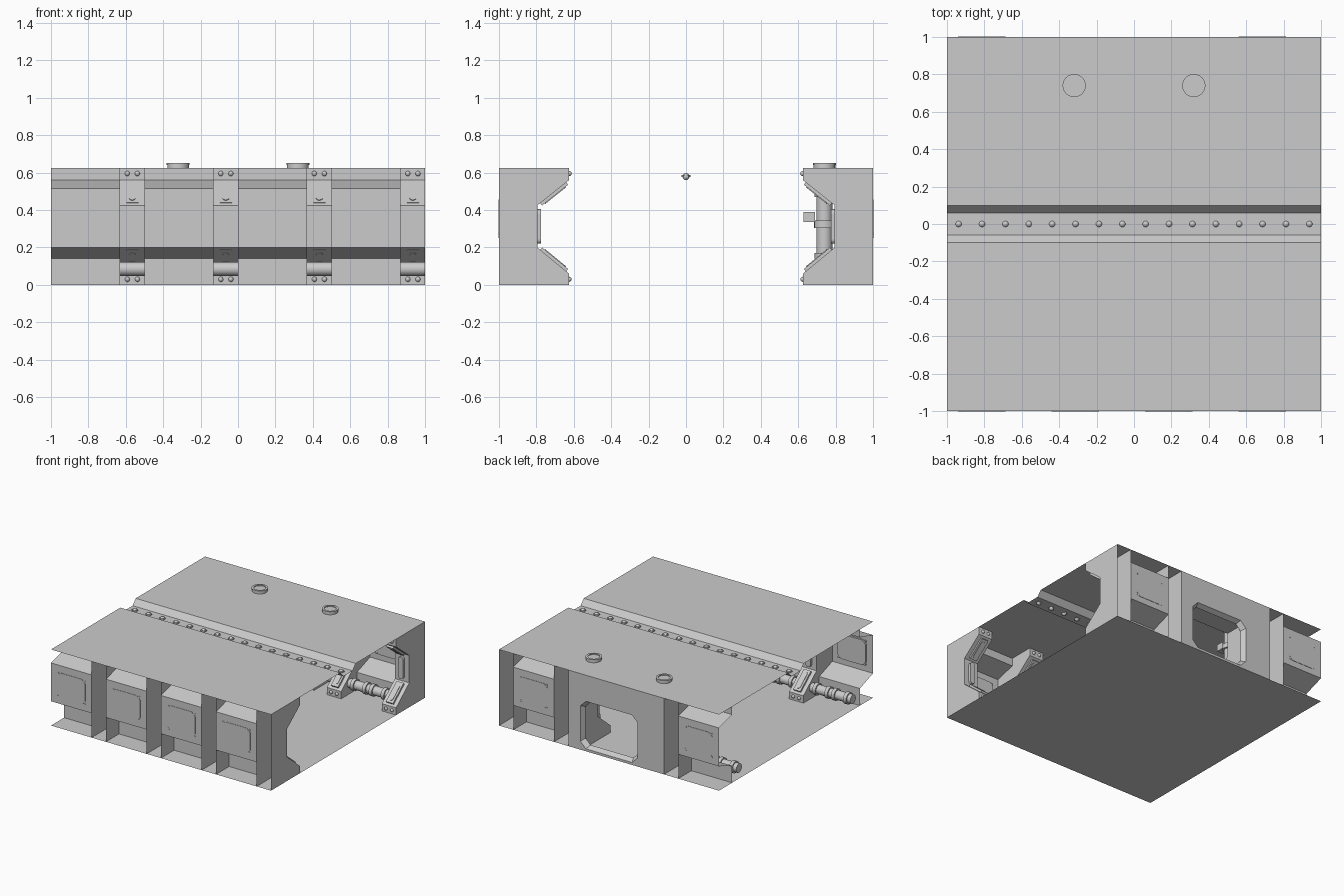
import bpy, bmesh, math
from mathutils import Vector, Matrix

if "Cube" in bpy.data.objects:
    bpy.data.objects.remove(bpy.data.objects["Cube"])

steel = bpy.data.materials.new("plain_grey_metal")
steel.use_nodes = True
GREY = (0.6, 0.6, 0.6, 1)
steel.diffuse_color = GREY
steel.node_tree.nodes["Principled BSDF"].inputs["Base Color"].default_value = GREY

H = 0.625                                     # ceiling height
RIBS = [-0.565, -0.065, 0.435, 0.935]         # rib centres along x
RIB_W = 0.13
BAYS = [-0.815, -0.315, 0.185, 0.685]         # alcove centres along x
BAY_W = 0.37
# corridor edge of a rib as (distance from centre, height)
RIB_EDGE = [(0.625, 0), (0.625, 0.06), (0.795, 0.2), (0.795, 0.425), (0.625, 0.56), (0.625, H)]


def finish(name, bm, smooth=False):
    me = bpy.data.meshes.new(name)
    bm.to_mesh(me)
    bm.free()
    ob = bpy.data.objects.new(name, me)
    bpy.context.collection.objects.link(ob)
    me.materials.append(steel)
    if smooth:
        bpy.ops.object.select_all(action='DESELECT')
        ob.select_set(True)
        bpy.context.view_layer.objects.active = ob
        bpy.ops.object.shade_smooth_by_angle(angle=math.radians(35))
    return ob


def strip(bm, profile, x0, x1):
    """Sheet swept along x from an open (y, z) profile."""
    rows = [[bm.verts.new((x, y, z)) for y, z in profile] for x in (x0, x1)]
    for i in range(len(profile) - 1):
        bm.faces.new((rows[0][i], rows[1][i], rows[1][i + 1], rows[0][i + 1]))


def plate(bm, x, outline):
    """Flat sheet facing along x."""
    bm.faces.new([bm.verts.new((x, y, z)) for y, z in outline])


def prism(bm, pts, push):
    """Solid from a 3D outline pushed along a vector."""
    face = bm.faces.new([bm.verts.new(p) for p in pts])
    out = bmesh.ops.extrude_face_region(bm, geom=[face])["geom"]
    bmesh.ops.translate(bm, vec=push, verts=[v for v in out if isinstance(v, bmesh.types.BMVert)])


def rod(bm, a, b, r, sides=16):
    """Capped cylinder between two points."""
    a, b = Vector(a), Vector(b)
    rot = (b - a).to_track_quat('Z', 'Y').to_matrix().to_4x4()
    bmesh.ops.create_cone(bm, cap_ends=True, segments=sides, radius1=r, radius2=r,
                          depth=(b - a).length, matrix=Matrix.Translation((a + b) / 2) @ rot)


def dome(bm, pos, r):
    bmesh.ops.create_uvsphere(bm, u_segments=10, v_segments=6, radius=r,
                              matrix=Matrix.Translation(pos))


def octagon(cx, cz, hw, hh, c):
    quarter = [(hw, hh - c), (hw - c, hh)]
    pts = quarter + [(-x, z) for x, z in reversed(quarter)]
    pts += [(-x, -z) for x, z in pts]
    return [(cx + x, cz + z) for x, z in pts]


def stadium(length, width, n=6):
    r, h = width / 2, length / 2 - width / 2
    return [(r * math.cos(math.pi * i / n + s * math.pi), (1 - 2 * s) * h + r * math.sin(math.pi * i / n + s * math.pi))
            for s in (0, 1) for i in range(n + 1)]


# Floor and ceiling sheets, ceiling with a shallow channel
bm = bmesh.new()
strip(bm, [(-1, 0), (1, 0)], -1, 1)
finish("floor", bm)
bm = bmesh.new()
strip(bm, [(-1, H), (-0.1, H), (-0.06, 0.58), (0.06, 0.58), (0.1, H), (1, H)], -1, 1)
finish("ceiling", bm)

# Row of bolts along the channel
bm = bmesh.new()
for i in range(16):
    x = -0.9375 + i * 0.125
    rod(bm, (x, 0, 0.578), (x, 0, 0.588), 0.025, 6)
    dome(bm, (x, 0, 0.579), 0.019)
finish("channel_bolts", bm, True)

for side, label in ((-1, "front"), (1, "back")):
    ribs = RIBS if side < 0 else [RIBS[0], RIBS[2], RIBS[3]]
    bays = BAYS if side < 0 else [BAYS[0], BAYS[3]]
    edge = [(side * y, z) for y, z in RIB_EDGE]

    # Hollow ribs, open to the outside
    bm = bmesh.new()
    for cx in ribs:
        for x in (cx - RIB_W / 2, cx + RIB_W / 2):
            plate(bm, x, [(side, 0)] + edge + [(side, H)])
        strip(bm, edge, cx - RIB_W / 2, cx + RIB_W / 2)
    finish(label + "_ribs", bm)

    # Raised slot plates and bolts on the ribs
    slots, bolts = bmesh.new(), bmesh.new()
    for cx in ribs:
        for i in (1, 2, 3):
            a, b = Vector((0, *edge[i])), Vector((0, *edge[i + 1]))
            up = (b - a).normalized()
            inward = Vector((side, 0, 0)).cross(up)
            inward *= -1 if inward.y * side > 0 else 1
            mid = (a + b) / 2 + Vector((cx, 0, 0))
            ln = (b - a).length * 0.82
            outer = [(sx * 0.032, sz * ln / 2) for sx, sz in ((-1, -1), (1, -1), (1, 1), (-1, 1))]
            layers = [(stadium(ln, 0.046), 0.02)]
            if i != 2:
                layers = [(outer, 0.016), (stadium(ln * 0.8, 0.035), 0.02)]
            for shape, h in layers:
                prism(slots, [mid + Vector((u, 0, 0)) + up * v - inward * (h - 0.012) for u, v in shape],
                      inward * (2 * h - 0.012))
        for dx in (-0.027, 0.027):
            for z in (0.03, H - 0.03):
                dome(bolts, (cx + dx, side * 0.625, z), 0.014)
    finish(label + "_rib_slots", slots)
    finish(label + "_rib_bolts", bolts, True)

    # Alcoves between the ribs, with eight-sided access covers
    walls, covers, studs = bmesh.new(), bmesh.new(), bmesh.new()
    profile = [(side * y, z) for y, z in
               ((0.83, 0), (0.83, 0.14), (1, 0.2), (1, 0.515), (0.83, 0.56), (0.83, H))]
    for cx in bays:
        strip(walls, profile, cx - BAY_W / 2, cx + BAY_W / 2)
        ring = octagon(cx, 0.353, 0.127, 0.103, 0.03)
        prism(covers, [(x, side * 0.985, z) for x, z in ring], (0, side * 0.018, 0))
        for sx in (-1, 1):
            for sz in (-1, 1):
                x, z = cx + sx * 0.118, 0.353 + sz * 0.094
                rod(studs, (x, side * 0.985, z), (x, side * 1.003, z), 0.009, 8)
    finish(label + "_alcove_walls", walls)
    finish(label + "_alcove_covers", covers)
    finish(label + "_cover_studs", studs, True)

    # Long pipes with collars low on the wall
    bm = bmesh.new()
    runs = [(-1, 1)] if side < 0 else [(-1, -0.32), (0.32, 1)]
    for x0, x1 in runs:
        rod(bm, (x0, side * 0.74, 0.085), (x1, side * 0.74, 0.085), 0.037)
    for cx in bays:
        for dx in (-0.14, -0.03, 0.03, 0.14):
            x = cx + dx
            rod(bm, (x - 0.014, side * 0.74, 0.085), (x + 0.014, side * 0.74, 0.085), 0.048)
    finish(label + "_pipes", bm, True)

# Doorway wall with an eight-sided opening and bevelled rim
bm = bmesh.new()
hole = octagon(0, 0.215, 0.26, 0.195, 0.05)
loops = [[(-0.5, 0), (0.37, 0), (0.37, H), (-0.5, H)], hole]
edges = []
for loop in loops:
    vs = [bm.verts.new((x, 1, z)) for x, z in loop]
    edges += [bm.edges.new((vs[i], vs[i - 1])) for i in range(len(vs))]
bmesh.ops.triangle_fill(bm, use_beauty=True, edges=edges, normal=(0, 1, 0))
bmesh.ops.dissolve_limit(bm, angle_limit=0.01, verts=bm.verts[:], edges=bm.edges[:])
finish("doorway_wall", bm)

bm = bmesh.new()
inner = octagon(0, 0.215, 0.24, 0.175, 0.045)
rows = [[bm.verts.new((x, y, z)) for x, z in pts] for pts, y in ((hole, 1), (inner, 0.96))]
for i in range(len(hole)):
    bm.faces.new((rows[0][i - 1], rows[0][i], rows[1][i], rows[1][i - 1]))
# Side sheets and lintel of the passage
for x in (-0.25, 0.25):
    plate(bm, x, [(0.98, 0)] + RIB_EDGE[:3] + [(0.795, 0.4), (0.98, 0.4)])
strip(bm, [(0.98, 0.4), (0.795, 0.4)], -0.25, 0.25)
finish("doorway_passage", bm)

# Upright pipes beside the doorway, rising through the ceiling
pipes, valves = bmesh.new(), bmesh.new()
for x in (-0.32, 0.32):
    rod(pipes, (x, 0.74, 0.085), (x, 0.74, 0.64), 0.042)
    for z0, z1, r in ((0.14, 0.17, 0.052), (0.305, 0.345, 0.056), (0.47, 0.5, 0.052)):
        rod(pipes, (x, 0.74, z0), (x, 0.74, z1), r)
    prism(valves, [(x + dx, 0.69, z) for dx, z in ((-0.03, 0.335), (0.03, 0.335), (0.03, 0.39), (-0.03, 0.39))],
          (0, -0.062, 0))
    # Roof collar with a raised rim
    rod(pipes, (x, 0.74, H - 0.005), (x, 0.74, 0.645), 0.058, 24)
    ring = [[pipes.verts.new((x + r * math.cos(t * math.pi / 12), 0.74 + r * math.sin(t * math.pi / 12), z))
             for t in range(24)] for r, z in ((0.062, 0.64), (0.062, 0.652), (0.045, 0.652), (0.045, 0.64))]
    for k in range(3):
        for i in range(24):
            pipes.faces.new((ring[k][i - 1], ring[k][i], ring[k + 1][i], ring[k + 1][i - 1]))
finish("upright_pipes", pipes, True)
finish("pipe_valves", valves)
